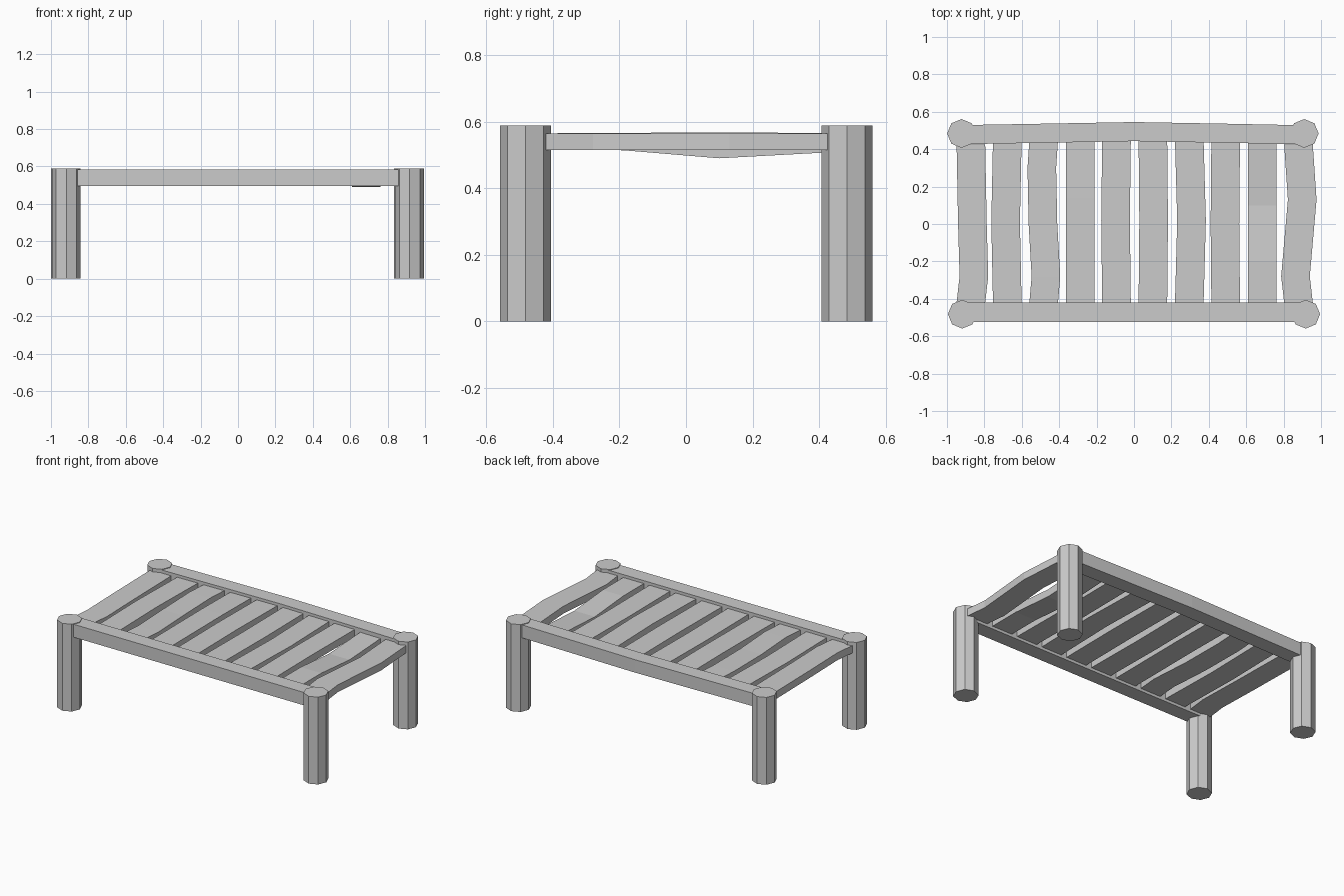
import bpy, bmesh, math

if "Cube" in bpy.data.objects:
    bpy.data.objects.remove(bpy.data.objects["Cube"])


def sweep_box(name, sections):
    """Box beam through sections; each section is a list of four corner points."""
    bm = bmesh.new()
    rings = [[bm.verts.new(p) for p in s] for s in sections]
    for a, b in zip(rings, rings[1:]):
        for i in range(4):
            j = (i + 1) % 4
            bm.faces.new((a[i], a[j], b[j], b[i]))
    bm.faces.new(rings[0])
    bm.faces.new(rings[-1])
    bmesh.ops.recalc_face_normals(bm, faces=bm.faces[:])
    mesh = bpy.data.meshes.new(name)
    bm.to_mesh(mesh)
    bm.free()
    ob = bpy.data.objects.new(name, mesh)
    bpy.context.collection.objects.link(ob)
    return ob


# Octagonal legs
LEG_H = 0.588
legs = {"front_left_leg": (-0.918, -0.482), "front_right_leg": (0.918, -0.482),
        "back_left_leg": (-0.922, 0.484), "back_right_leg": (0.91, 0.484)}
for name, (x, y) in legs.items():
    bpy.ops.mesh.primitive_cylinder_add(vertices=8, radius=0.077, depth=LEG_H,
                                        location=(x, y, LEG_H / 2))
    bpy.context.object.name = name


# Long rails, the back one slightly bowed
def rail(name, path):
    z0, z1, h = 0.497, 0.584, 0.051
    sweep_box(name, [[(x, y - h, z0), (x, y + h, z0), (x, y + h, z1), (x, y - h, z1)]
                     for x, y in path])


rail("front_rail", [(-0.9, -0.472), (0.9, -0.472)])
rail("back_rail", [(-0.9, 0.478), (-0.5, 0.485), (0, 0.494), (0.5, 0.485), (0.9, 0.477)])

# Slats: each has its own warp, as (y, sideways shift, sag) between the ends
WARPS = [
    [(-0.28, 0.016, 0), (0, 0.008, 0)],
    [(-0.28, -0.003, 0), (0.01, -0.009, 0)],
    [(-0.28, 0.012, 0), (0, -0.004, 0.003), (0.3, -0.01, 0)],
    [(0.14, 0, -0.003)],
    [(0.02, -0.005, 0)],
    [(0.02, 0.004, 0)],
    [(-0.28, 0.004, 0), (0.02, 0.012, 0)],
    [(0, -0.004, 0)],
    [(-0.2, 0, 0), (0.1, 0, 0.025)],
    [(-0.28, -0.016, 0), (0.13, 0.02, 0)],
]
W = 0.0765
for i, warp in enumerate(WARPS):
    cx = -0.872 + 0.1946 * i
    end = 0.425 if i in (0, 9) else 0.45
    path = [(-0.42, 0, 0)] + warp + [(end, 0, 0.006 if i == 8 else 0)]
    sweep_box(f"slat_{i + 1}", [
        [(cx + dx - W, y, 0.515 - s), (cx + dx + W, y, 0.515 - s),
         (cx + dx + W, y, 0.565 - s), (cx + dx - W, y, 0.565 - s)]
        for y, dx, s in path])
